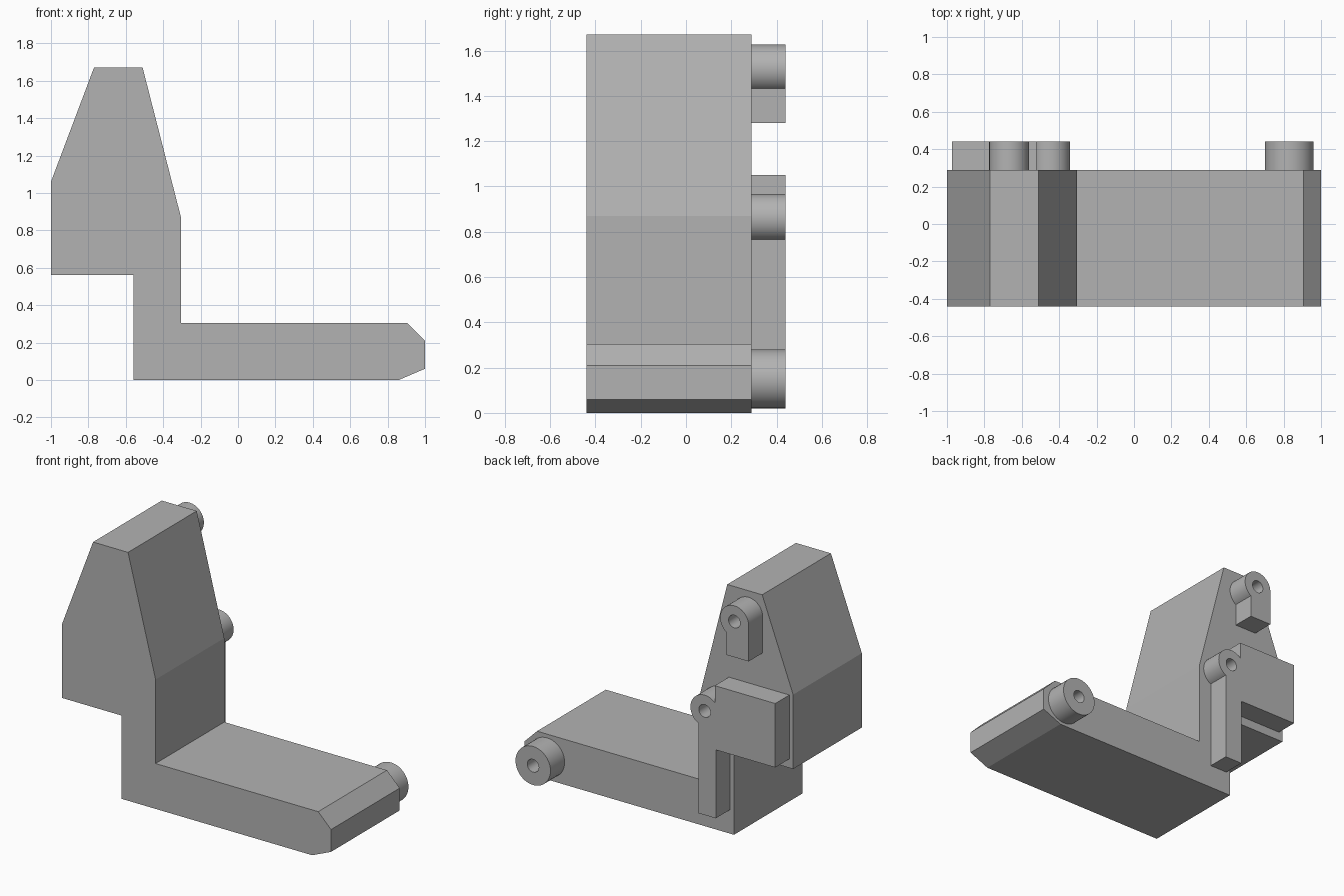
import bpy, bmesh
from math import sin, cos, acos, pi, radians

cube = bpy.data.objects.get("Cube")
if cube:
    bpy.data.objects.remove(cube, do_unlink=True)

FRONT, BACK, REAR = -0.44, 0.29, 0.44   # y of body front, body back, lug ends
HOLE_R = 0.043

grey = bpy.data.materials.new("plain grey")
grey.use_nodes = True
grey.diffuse_color = (0.45, 0.45, 0.45, 1)
grey.node_tree.nodes["Principled BSDF"].inputs["Base Color"].default_value = grey.diffuse_color


def arc(cx, cz, r, start=0.0, end=2 * pi, steps=40):
    """Points along an arc, counter-clockwise in the x-z plane."""
    closed = abs(end - start - 2 * pi) < 1e-6
    count = steps if closed else steps + 1
    angles = [start + (end - start) * i / steps for i in range(count)]
    return [(cx + r * cos(a), cz + r * sin(a)) for a in angles]


def prism(name, outline, y0, y1):
    """Extrude an x-z outline from y0 to y1."""
    bm = bmesh.new()
    face = bm.faces.new([bm.verts.new((x, y0, z)) for x, z in outline])
    moved = bmesh.ops.extrude_face_region(bm, geom=[face])["geom"]
    bmesh.ops.translate(bm, vec=(0, y1 - y0, 0),
                        verts=[v for v in moved if isinstance(v, bmesh.types.BMVert)])
    bmesh.ops.recalc_face_normals(bm, faces=bm.faces)
    mesh = bpy.data.meshes.new(name)
    bm.to_mesh(mesh)
    bm.free()
    mesh.materials.append(grey)
    obj = bpy.data.objects.new(name, mesh)
    bpy.context.collection.objects.link(obj)
    return obj


def drilled_lug(name, outline, cx, cz):
    """Lug on the back face with a round blind hole."""
    lug = prism(name, outline, BACK, REAR)
    cutter = prism("hole_cutter", arc(cx, cz, HOLE_R, steps=32), BACK + 0.01, REAR + 0.05)
    cutter.hide_render = True
    cut = lug.modifiers.new("hole", "BOOLEAN")
    cut.operation, cut.solver, cut.object = "DIFFERENCE", "EXACT", cutter
    bpy.ops.object.select_all(action="DESELECT")
    lug.select_set(True)
    bpy.context.view_layer.objects.active = lug
    bpy.ops.object.modifier_apply(modifier=cut.name)
    bpy.data.objects.remove(cutter, do_unlink=True)
    bpy.ops.object.shade_smooth_by_angle(angle=radians(30))


# Main body: upright back with a long foot
prism("body", [
    (-0.56, 0), (0.86, 0), (1, 0.06), (1, 0.21), (0.905, 0.305), (-0.305, 0.305),
    (-0.305, 0.87), (-0.51, 1.67), (-0.77, 1.67), (-1, 1.06), (-1, 0.56), (-0.56, 0.56),
], FRONT, BACK)

# Round boss at the tip of the foot
drilled_lug("foot_boss", arc(0.83, 0.15, 0.13), 0.83, 0.15)

# Upper lug: round head on a short leg
R = 0.106
ux, uz = -0.668, 1.52
drilled_lug("upper_lug",
            arc(ux, uz, R, -acos((-0.61 - ux) / R), pi)
            + [(ux - R, 1.28), (-0.61, 1.28)], ux, uz)

# Lower bracket: round head joined to a side plate and a long leg
lx, lz = -0.447, 0.86
drilled_lug("lower_bracket",
            arc(lx, lz, R, -acos((-0.40 - lx) / R), acos((-0.522 - lx) / R))
            + [(-0.522, 1.05), (-0.972, 1.05), (-0.972, 0.62),
               (-0.53, 0.62), (-0.53, 0.16), (-0.40, 0.16)], lx, lz)
